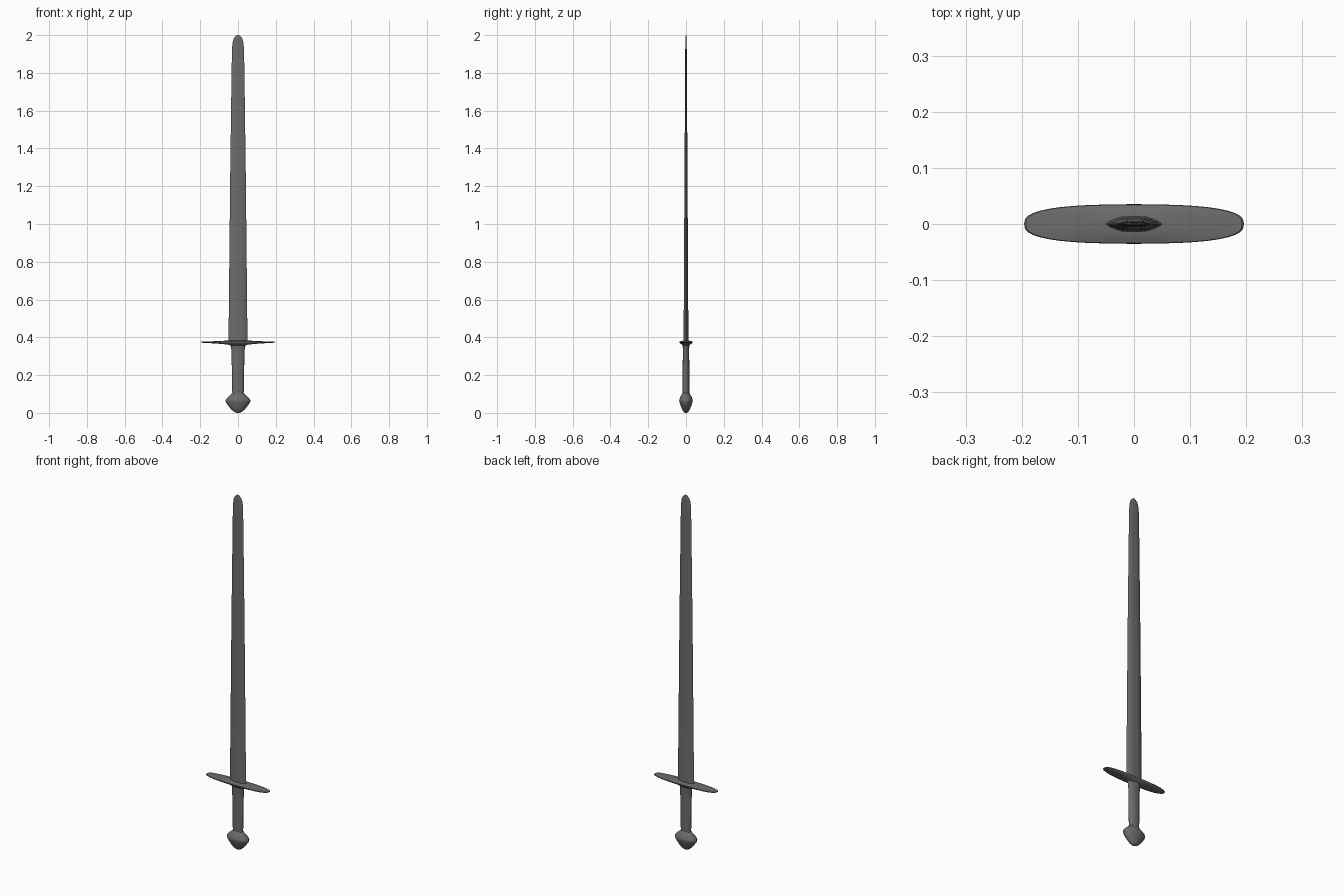
import bpy, bmesh, math

if "Cube" in bpy.data.objects:
    bpy.data.objects.remove(bpy.data.objects["Cube"])

# Dark steel for every part
steel = bpy.data.materials.new("dark_steel")
steel.diffuse_color = (0.15, 0.15, 0.15, 1)
steel.use_nodes = True
steel.node_tree.nodes["Principled BSDF"].inputs["Base Color"].default_value = steel.diffuse_color


def superellipse(n, p):
    """Unit outline with n points; p=2 is an ellipse, higher is boxier."""
    pts = []
    for i in range(n):
        a = 2 * math.pi * i / n
        c, s = math.cos(a), math.sin(a)
        pts.append((math.copysign(abs(c) ** (2 / p), c),
                    math.copysign(abs(s) ** (2 / p), s)))
    return pts


def loft(name, section, rings, angle=40):
    """Skin a section scaled by (z, half width, half depth) rings."""
    bm = bmesh.new()
    loops = [[bm.verts.new((x * rx, y * ry, z)) for x, y in section]
             for z, rx, ry in rings]
    n = len(section)
    for a, b in zip(loops, loops[1:]):
        for i in range(n):
            j = (i + 1) % n
            bm.faces.new((a[i], a[j], b[j], b[i]))
    bm.faces.new(loops[0][::-1])
    bm.faces.new(loops[-1])
    bmesh.ops.recalc_face_normals(bm, faces=bm.faces)
    mesh = bpy.data.meshes.new(name)
    bm.to_mesh(mesh)
    bm.free()
    mesh.materials.append(steel)
    ob = bpy.data.objects.new(name, mesh)
    bpy.context.collection.objects.link(ob)
    bpy.ops.object.select_all(action='DESELECT')
    bpy.context.view_layer.objects.active = ob
    ob.select_set(True)
    bpy.ops.object.shade_smooth_by_angle(angle=math.radians(angle))
    return ob


# Blade: lens section with a barely sunken central fuller
quarter = [(1, 0), (0.85, 0.35), (0.65, 0.66), (0.45, 0.88), (0.32, 0.97), (0.18, 0.95), (0, 0.94)]
half = quarter + [(-x, y) for x, y in quarter[-2::-1]]
section = half + [(x, -y) for x, y in half[-2:0:-1]]
loft("blade", section, [
    (0.37, 0.051, 0.015), (0.40, 0.050, 0.013), (0.80, 0.046, 0.011),
    (1.28, 0.041, 0.008), (1.80, 0.034, 0.005), (1.92, 0.032, 0.0042),
    (1.95, 0.030, 0.0037), (1.97, 0.027, 0.003), (1.985, 0.021, 0.0025),
    (1.995, 0.012, 0.0018), (2.0, 0.005, 0.001)])

# Crossguard: long thin plate with boxy elliptical outline
loft("crossguard", superellipse(40, 2.7), [
    (0.356, 0.036, 0.017), (0.362, 0.055, 0.023), (0.367, 0.11, 0.030),
    (0.371, 0.185, 0.034), (0.374, 0.196, 0.035), (0.377, 0.193, 0.034),
    (0.380, 0.11, 0.026), (0.383, 0.055, 0.015)])

# Grip: oval, slightly narrower toward the pommel
loft("grip", superellipse(24, 2), [
    (0.09, 0.030, 0.018), (0.20, 0.032, 0.018),
    (0.30, 0.034, 0.017), (0.345, 0.036, 0.017), (0.365, 0.044, 0.020)])

# Pommel: flattened acorn with a rounded point at the bottom
loft("pommel", superellipse(28, 2), [
    (0.0, 0.005, 0.003), (0.002, 0.014, 0.008), (0.008, 0.024, 0.014),
    (0.020, 0.037, 0.021), (0.040, 0.053, 0.029), (0.056, 0.064, 0.034),
    (0.064, 0.066, 0.036), (0.072, 0.064, 0.035), (0.085, 0.051, 0.030),
    (0.097, 0.038, 0.022), (0.106, 0.030, 0.018)], angle=60)
